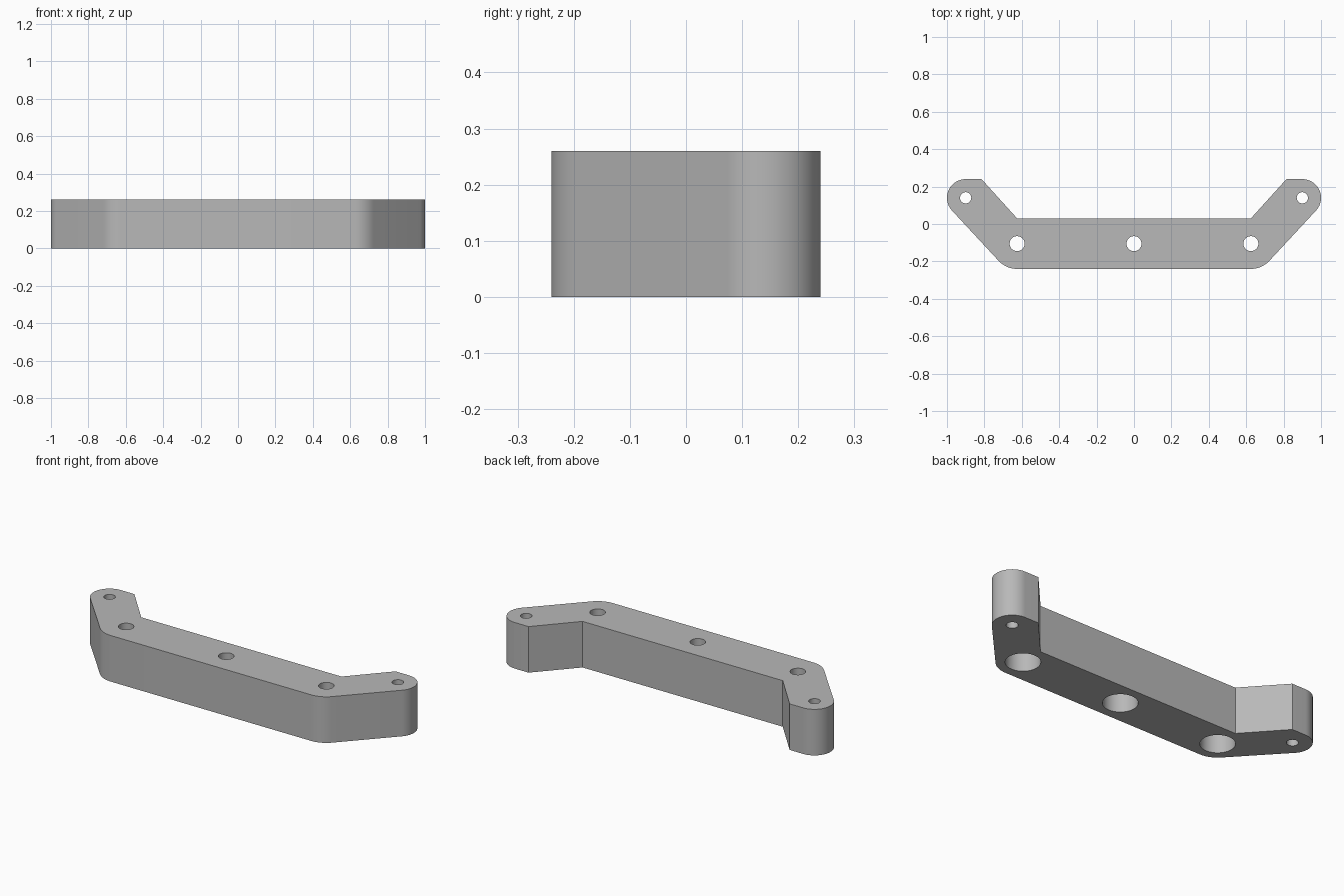
import bpy, bmesh
from math import cos, sin, radians, pi

cube = bpy.data.objects.get("Cube")
if cube:
    bpy.data.objects.remove(cube)

HEIGHT = 0.26
ELBOW, ELBOW_R = (0.625, -0.105), 0.135
TIP, TIP_R = (0.9, 0.14), 0.1
TANGENT = -43          # direction of the sloping outer wall's normal

grey = bpy.data.materials.new("neutral grey")
grey.use_nodes = True
grey.diffuse_color = (0.48, 0.48, 0.48, 1)
grey.node_tree.nodes["Principled BSDF"].inputs["Base Color"].default_value = (0.48, 0.48, 0.48, 1)


def arc(centre, r, start, end, steps):
    angles = [radians(start + (end - start) * i / steps) for i in range(steps + 1)]
    return [(centre[0] + r * cos(a), centre[1] + r * sin(a)) for a in angles]


def make_object(name, bm):
    bmesh.ops.recalc_face_normals(bm, faces=bm.faces)
    mesh = bpy.data.meshes.new(name)
    bm.to_mesh(mesh)
    bm.free()
    mesh.materials.append(grey)
    ob = bpy.data.objects.new(name, mesh)
    bpy.context.collection.objects.link(ob)
    return ob


def stepped_cutter(name, x, y, sections):
    """Stack of rings, each (radius, z), closed at both ends."""
    bm = bmesh.new()
    n = 48
    rings = [[bm.verts.new((x + r * cos(2 * pi * i / n), y + r * sin(2 * pi * i / n), z))
              for i in range(n)] for r, z in sections]
    for low, high in zip(rings, rings[1:]):
        for i in range(n):
            j = (i + 1) % n
            bm.faces.new((low[i], low[j], high[j], high[i]))
    bm.faces.new(rings[0])
    bm.faces.new(rings[-1])
    ob = make_object(name, bm)
    ob.hide_render = True
    return ob


# Bracket body: half outline mirrored across x, then extruded
half = arc(ELBOW, ELBOW_R, -90, TANGENT, 10)
half += arc(TIP, TIP_R, TANGENT, 90, 24)
half += [(0.815, 0.24), (0.625, 0.03)]
outline = half + [(-x, y) for x, y in reversed(half)]
bm = bmesh.new()
base = bm.faces.new([bm.verts.new((x, y, 0)) for x, y in outline])
top = bmesh.ops.extrude_face_region(bm, geom=[base])["geom"]
bmesh.ops.translate(bm, vec=(0, 0, HEIGHT),
                    verts=[v for v in top if isinstance(v, bmesh.types.BMVert)])
body = make_object("bracket_body", bm)

# Bar holes are counterbored from below; tip holes are plain
below, above = -0.1, HEIGHT + 0.1
cutters = []
for x in (-ELBOW[0], 0, ELBOW[0]):
    cutters.append(stepped_cutter("bar_hole_cutter", x, ELBOW[1],
                                  [(0.088, below), (0.088, 0.17), (0.04, 0.17), (0.04, above)]))
for x in (-TIP[0], TIP[0]):
    cutters.append(stepped_cutter("tip_hole_cutter", x, TIP[1], [(0.03, below), (0.03, above)]))

bpy.ops.object.select_all(action='DESELECT')
body.select_set(True)
bpy.context.view_layer.objects.active = body
for cutter in cutters:
    mod = body.modifiers.new("hole", 'BOOLEAN')
    mod.operation = 'DIFFERENCE'
    mod.solver = 'EXACT'
    mod.object = cutter
    bpy.ops.object.modifier_apply(modifier=mod.name)
for cutter in cutters:
    bpy.data.objects.remove(cutter)

# Smooth rounded walls, sharp rims and corners
bpy.ops.object.shade_smooth_by_angle(angle=radians(30))
